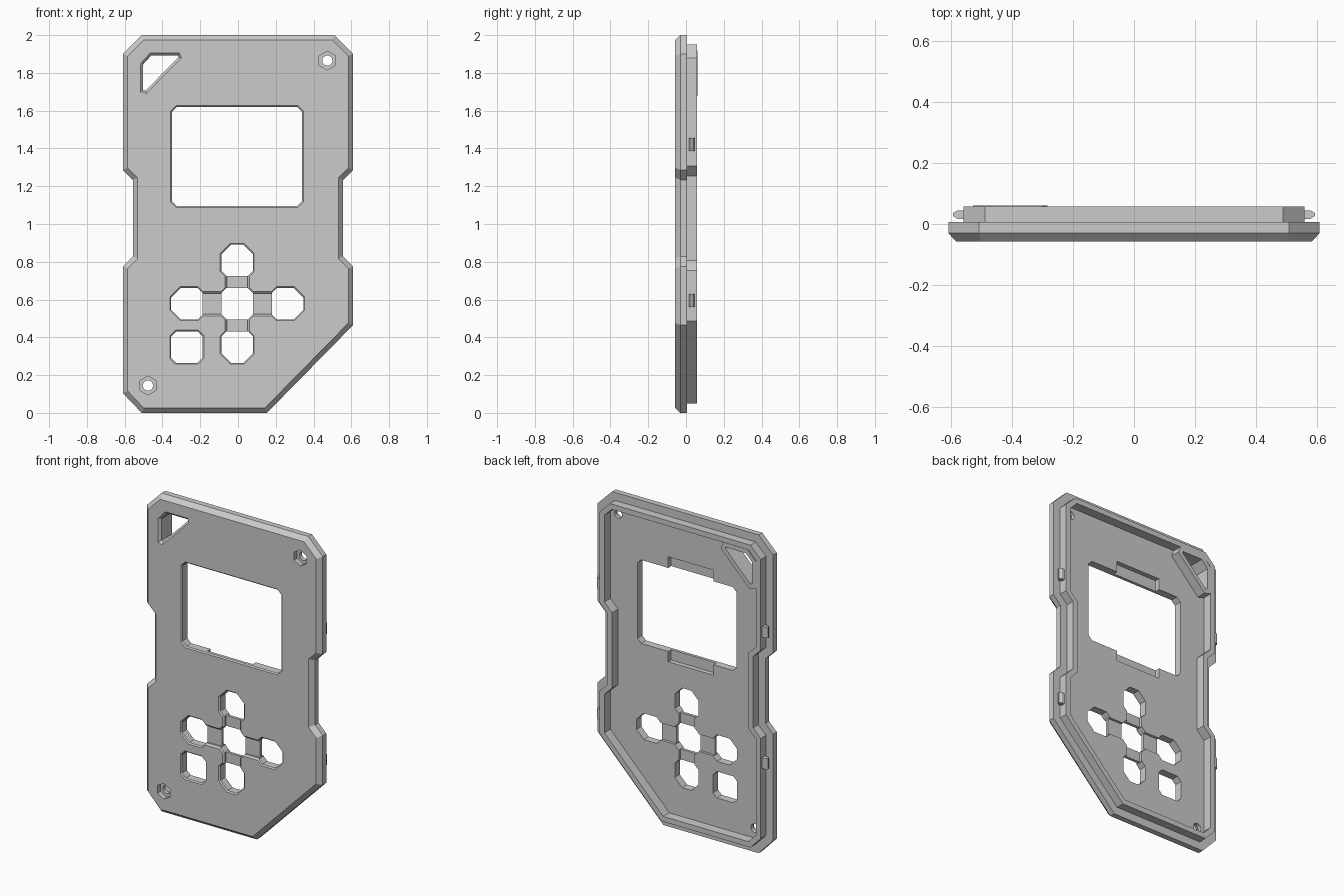
import bpy, bmesh, math
from mathutils import Vector

cube = bpy.data.objects.get("Cube")
if cube:
    bpy.data.objects.remove(cube, do_unlink=True)

FRONT, STEP, BACK, FLOOR = -0.058, 0.006, 0.058, -0.002

grey = bpy.data.materials.new("plain grey plastic")
grey.use_nodes = True
grey.diffuse_color = (0.6, 0.6, 0.6, 1)
grey.node_tree.nodes["Principled BSDF"].inputs["Base Color"].default_value = (0.6, 0.6, 0.6, 1)


def inset(points, d):
    """Move every edge of a closed outline inward by d with mitred corners."""
    pts = [Vector(p) for p in points]
    n = len(pts)
    area = sum(pts[i - 1].x * pts[i].y - pts[i].x * pts[i - 1].y for i in range(n))
    sign = 1 if area > 0 else -1
    out = []
    for i in range(n):
        a = (pts[i] - pts[i - 1]).normalized()
        b = (pts[(i + 1) % n] - pts[i]).normalized()
        na, nb = Vector((-a.y, a.x)) * sign, Vector((-b.y, b.x)) * sign
        out.append(pts[i] + (na + nb) * d / (1 + na.dot(nb)))
    return out


def loft(name, outline, levels):
    """Solid through (y, inset) levels of an x-z outline, capped at both ends."""
    bm = bmesh.new()
    rings = [[bm.verts.new((p.x, y, p.y)) for p in inset(outline, d)] for y, d in levels]
    n = len(outline)
    for r, s in zip(rings, rings[1:]):
        for i in range(n):
            bm.faces.new((r[i], r[(i + 1) % n], s[(i + 1) % n], s[i]))
    bm.faces.new(rings[0])
    bm.faces.new(rings[-1])
    bmesh.ops.recalc_face_normals(bm, faces=bm.faces)
    mesh = bpy.data.meshes.new(name)
    bm.to_mesh(mesh)
    bm.free()
    mesh.materials.append(grey)
    obj = bpy.data.objects.new(name, mesh)
    bpy.context.collection.objects.link(obj)
    return obj


def cut(obj, cutters):
    """Subtract the cutters and bake the result."""
    for c in cutters:
        c.hide_render = True
        mod = obj.modifiers.new("cut", 'BOOLEAN')
        mod.operation, mod.solver, mod.object = 'DIFFERENCE', 'EXACT', c
    bpy.context.view_layer.update()
    graph = bpy.context.evaluated_depsgraph_get()
    mesh = bpy.data.meshes.new_from_object(obj.evaluated_get(graph))
    obj.modifiers.clear()
    obj.data = mesh


def box(x0, x1, z0, z1, bl=0.0, br=0.0, tr=0.0, tl=0.0):
    """Rectangle outline with optional cut corners."""
    pts = []
    for x, z, sx, sz, c in ((x0, z0, 1, 1, bl), (x1, z0, -1, 1, br),
                            (x1, z1, -1, -1, tr), (x0, z1, 1, -1, tl)):
        if c == 0:
            pts.append((x, z))
        else:
            pair = [(x, z + sz * c), (x + sx * c, z)]
            pts += pair if sx * sz > 0 else pair[::-1]
    return pts


def ngon(x, z, r, n, turn=0.0):
    return [(x + r * math.cos(turn + math.tau * i / n),
             z + r * math.sin(turn + math.tau * i / n)) for i in range(n)]


def hole(outline, c):
    """Through cutter with a chamfered front edge of size c."""
    return loft("hole_cutter", outline, [(FRONT - 0.01, -0.01), (FRONT + c, c), (0.1, c)])


# Faceplate with front chamfer, back step and raised rim
half = [(0.61, 1.9), (0.61, 1.287), (0.557, 1.234), (0.557, 0.828), (0.61, 0.775)]
outline = ([(-0.51, 2), (0.51, 2)] + half + [(0.61, 0.465), (0.153, 0), (-0.51, 0), (-0.61, 0.105)]
           + [(-x, z) for x, z in reversed(half)])
plate = loft("faceplate", outline, [
    (FRONT, 0.026), (-0.03, 0), (STEP, 0), (STEP, 0.05),
    (BACK, 0.05), (BACK, 0.083), (FLOOR, 0.083)])

# Screen window with cable recesses behind its upper and lower edges
cutters = [hole(box(-0.357, 0.346, 1.088, 1.627, *[0.03] * 4), 0.007),
           loft("recess_cutter", box(-0.19, 0.125, 1.03, 1.69), [(-0.032, 0), (0.1, 0)])]

# Button holes: the outer corners of the cross are cut deeper
cx, cz, h, gap = -0.004, 0.578, 0.09, 0.23
big, small = 0.055, 0.03
keys = [(0, 0, (small,) * 4),
        (0, 1, (small, small, big, big)),
        (0, -1, (big, big, small, small)),
        (-1.16, 0, (big, small, small, big)),
        (1.16, 0, (small, big, big, small)),
        (-1.16, -1, (small,) * 4)]
for i, j, corners in keys:
    x, z = cx + i * gap, cz + j * gap
    cutters.append(hole(box(x - h, x + h, z - h, z + h, *corners), 0.007))

# Shallow channels joining the cross, recessed from both faces
for w, t in ((0.2, 0.064), (0.064, 0.17)):
    channel = box(cx - w, cx + w, cz - t, cz + t)
    cutters.append(loft("front_channel_cutter", channel,
                        [(FRONT - 0.01, -0.01), (FRONT + 0.01, 0.01), (-0.036, 0.01)]))
    cutters.append(loft("back_channel_cutter", inset(channel, 0.01), [(-0.018, 0), (0.1, 0)]))

# Screw holes with hexagonal pockets
for x, z in ((0.473, 1.865), (-0.477, 0.145)):
    cutters.append(loft("pocket_cutter", ngon(x, z, 0.05, 6, math.pi / 6), [(-0.1, 0), (-0.026, 0)]))
    cutters.append(loft("screw_cutter", ngon(x, z, 0.027, 20), [(-0.1, 0), (0.1, 0)]))

# Lanyard opening with a raised collar on the back
loop = [(-0.515, 1.85), (-0.465, 1.905), (-0.31, 1.905),
        (-0.3, 1.88), (-0.485, 1.692), (-0.515, 1.7)]
loop_cutter = hole(loop, 0.013)
cutters.append(loop_cutter)
collar = loft("lanyard_collar", loop, [(FLOOR - 0.01, -0.014), (0.06, -0.014)])

cut(plate, cutters)
cut(collar, [loop_cutter])
for c in cutters:
    bpy.data.objects.remove(c, do_unlink=True)

# Snap tabs on both sides of the rim, tapering outward
for side, s in (("left", 1), ("right", -1)):
    for place, z in (("upper", 1.42), ("lower", 0.595)):
        bm = bmesh.new()
        ends = []
        for zz in (z - 0.034, z + 0.034):
            ends.append([bm.verts.new((s * x, y, zz)) for x, y in (
                (0.55, 0.017), (0.58, 0.017), (0.594, 0.026),
                (0.594, 0.036), (0.58, 0.045), (0.55, 0.045))])
        for i in range(6):
            k = (i + 1) % 6
            bm.faces.new((ends[0][i], ends[0][k], ends[1][k], ends[1][i]))
        for e in ends:
            bm.faces.new(e)
        bmesh.ops.recalc_face_normals(bm, faces=bm.faces)
        mesh = bpy.data.meshes.new("snap_tab")
        bm.to_mesh(mesh)
        bm.free()
        mesh.materials.append(grey)
        bpy.context.collection.objects.link(
            bpy.data.objects.new(f"{side}_{place}_snap_tab", mesh))
